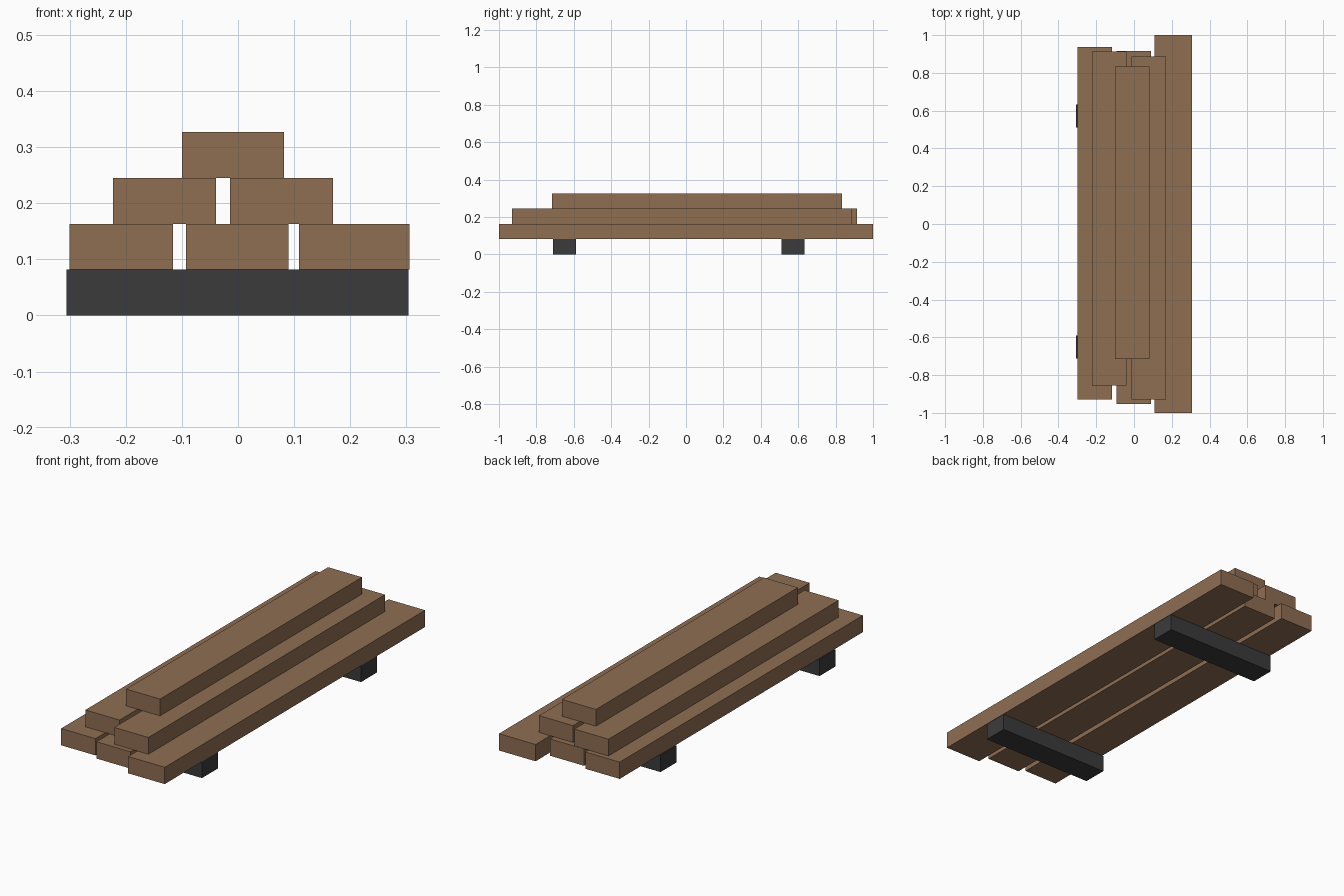
import bpy
import bmesh

if "Cube" in bpy.data.objects:
    bpy.data.objects.remove(bpy.data.objects["Cube"])


def material(name, rgb):
    m = bpy.data.materials.new(name)
    m.diffuse_color = (*rgb, 1.0)
    m.use_nodes = True
    m.node_tree.nodes["Principled BSDF"].inputs["Base Color"].default_value = m.diffuse_color
    return m


wood = material("brown wood", (0.275, 0.156, 0.086))
dark = material("dark grey", (0.044, 0.044, 0.044))


def box(name, x, y, z, mat):
    """Axis-aligned box from (min, max) ranges."""
    bm = bmesh.new()
    bmesh.ops.create_cube(bm, size=1.0)
    for v in bm.verts:
        v.co = [r[0] if c < 0 else r[1] for c, r in zip(v.co, (x, y, z))]
    me = bpy.data.meshes.new(name)
    bm.to_mesh(me)
    bm.free()
    me.materials.append(mat)
    ob = bpy.data.objects.new(name, me)
    bpy.context.collection.objects.link(ob)
    return ob


H = 0.0817  # thickness of every layer

# Two bearers on the ground
for name, y in (("front_bearer", -0.65), ("back_bearer", 0.572)):
    box(name, (-0.306, 0.304), (y - 0.061, y + 0.061), (0, H), dark)

# Stacked planks: name, layer, x range, y range
planks = [
    ("bottom_left_plank", 1, (-0.300, -0.116), (-0.930, 0.938)),
    ("bottom_middle_plank", 1, (-0.093, 0.090), (-0.954, 0.916)),
    ("bottom_right_plank", 1, (0.109, 0.306), (-1.0, 1.0)),
    ("middle_left_plank", 2, (-0.223, -0.039), (-0.854, 0.914)),
    ("middle_right_plank", 2, (-0.014, 0.169), (-0.930, 0.888)),
    ("top_plank", 3, (-0.100, 0.082), (-0.716, 0.835)),
]
for name, layer, x, y in planks:
    box(name, x, y, (layer * H, (layer + 1) * H), wood)
